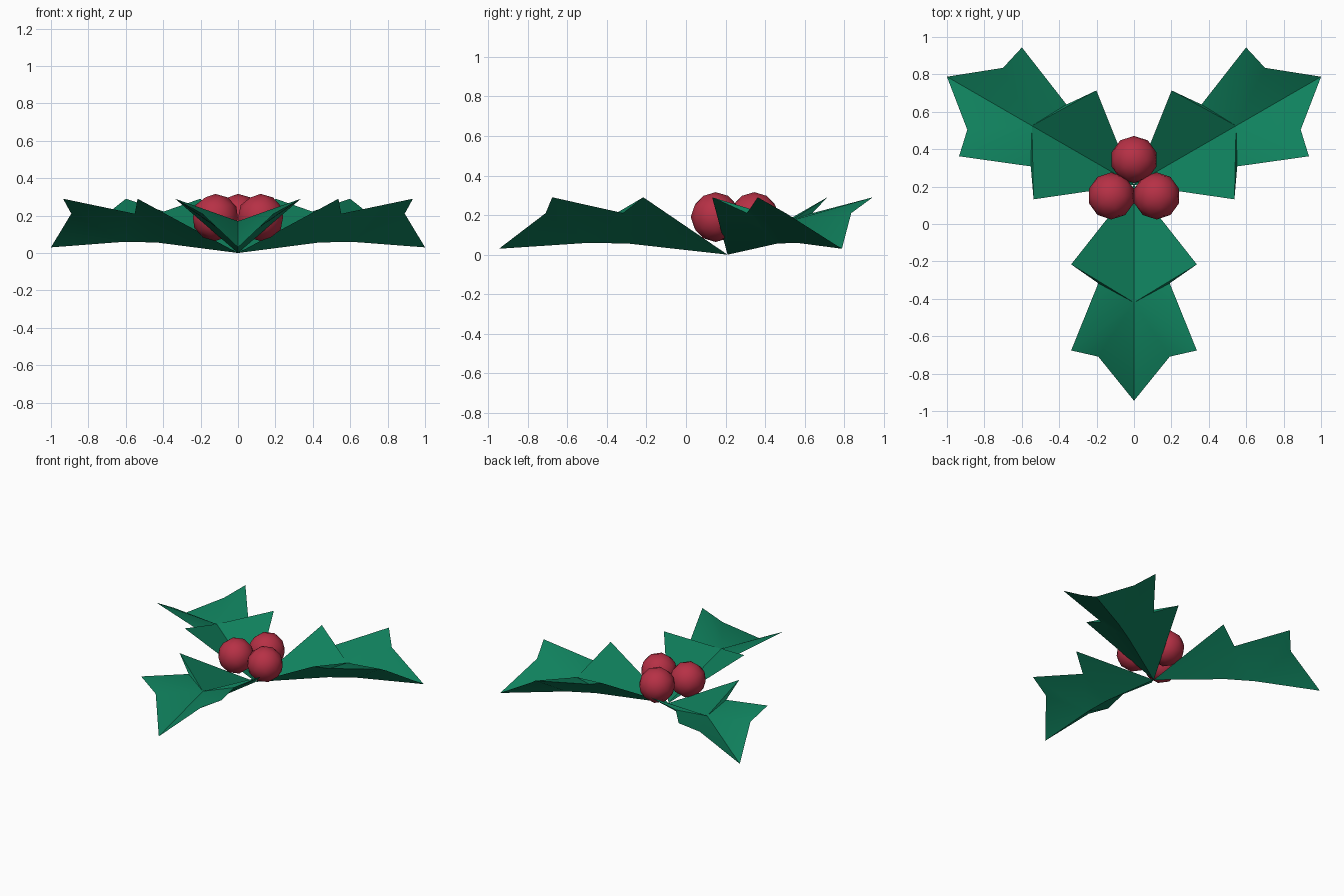
import bpy, bmesh, math
from mathutils import Vector

if "Cube" in bpy.data.objects:
    bpy.data.objects.remove(bpy.data.objects["Cube"])


def material(name, rgb):
    m = bpy.data.materials.new(name)
    m.diffuse_color = (*rgb, 1)
    m.use_nodes = True
    m.node_tree.nodes["Principled BSDF"].inputs["Base Color"].default_value = m.diffuse_color
    return m


green = material("leaf green", (0.005, 0.22, 0.11))
red = material("berry red", (0.47, 0.03, 0.06))
HUB = Vector((0, 0.21, 0))

# Half outline of a leaf: distance from the hub, half width, height
OUTLINE = [(0.426, 0.336, 0.29), (0.527, 0.191, 0.21),
           (0.886, 0.336, 0.29), (0.919, 0.191, 0.21)]


def smooth(ob, degrees):
    bpy.ops.object.select_all(action='DESELECT')
    bpy.context.view_layer.objects.active = ob
    ob.select_set(True)
    bpy.ops.object.shade_smooth_by_angle(angle=math.radians(degrees))


def leaf(name, angle):
    """Spiky folded leaf: thick at the midrib, sharp at the rim."""
    along = Vector((math.cos(angle), math.sin(angle), 0))
    across = Vector((-along.y, along.x, 0))
    bm = bmesh.new()

    def vert(d, w, z):
        return bm.verts.new(HUB + along * d + across * w + Vector((0, 0, z)))

    base, tip = vert(0, 0, 0), vert(1.155, 0, 0.03)
    top = vert(0.63, 0, 0.17)
    low1, low2 = vert(0.5, 0, 0.056), vert(0.7, 0, 0.06)
    for side in (1, -1):
        rim = [base] + [vert(d, w * side, z) for d, w, z in OUTLINE] + [tip]
        for i, (a, b) in enumerate(zip(rim, rim[1:])):
            bm.faces.new((a, b, top))                        # upper fan
            bm.faces.new((b, a, low1 if i < 2 else low2))    # lower fan
        bm.faces.new((rim[2], low1, low2))
    # close the midrib underneath
    bmesh.ops.recalc_face_normals(bm, faces=bm.faces)
    me = bpy.data.meshes.new(name)
    bm.to_mesh(me)
    bm.free()
    me.materials.append(green)
    ob = bpy.data.objects.new(name, me)
    bpy.context.collection.objects.link(ob)
    smooth(ob, 30)


# Three leaves around the hub
for name, deg in (("front_leaf", -90), ("right_leaf", 30), ("left_leaf", 150)):
    leaf(name, math.radians(deg))

# Three berries sitting on the hub
for name, x, y in (("left_berry", -0.121, 0.15), ("right_berry", 0.121, 0.15),
                   ("back_berry", 0, 0.345)):
    bpy.ops.mesh.primitive_ico_sphere_add(subdivisions=2, radius=0.126,
                                          location=(x, y, 0.19))
    ob = bpy.context.object
    ob.name = name
    ob.data.materials.append(red)
    smooth(ob, 40)
